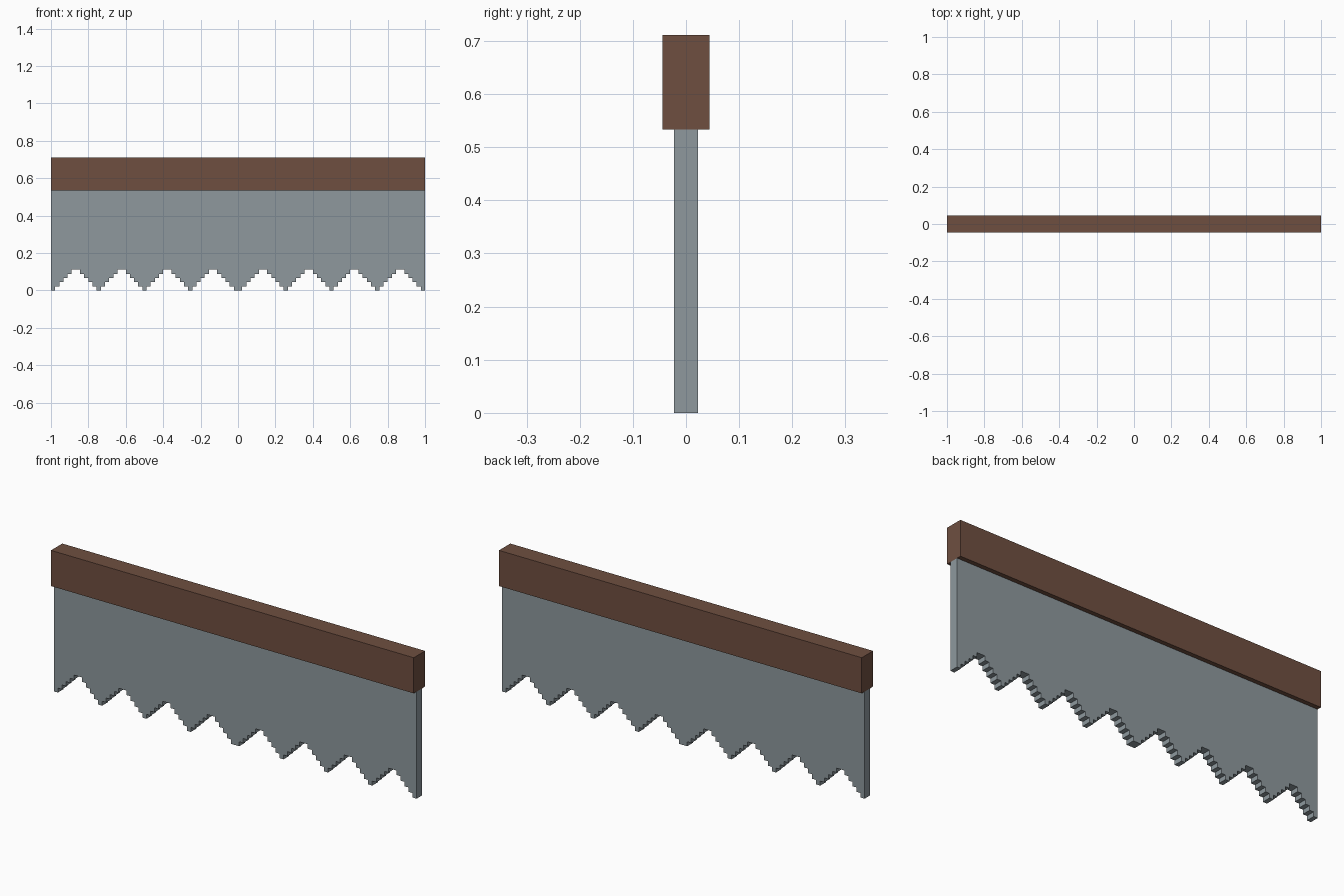
import bpy, bmesh

if "Cube" in bpy.data.objects:
    bpy.data.objects.remove(bpy.data.objects["Cube"])

U = 1 / 45  # one step of the blocky grid


def material(name, srgb):
    lin = [((c / 255 + 0.055) / 1.055) ** 2.4 for c in srgb]
    m = bpy.data.materials.new(name)
    m.diffuse_color = (*lin, 1)
    m.use_nodes = True
    m.node_tree.nodes["Principled BSDF"].inputs["Base Color"].default_value = m.diffuse_color
    return m


def extrude_profile(name, pts, half_depth, mat):
    """Extrude an x-z outline symmetrically along y."""
    bm = bmesh.new()
    face = bm.faces.new([bm.verts.new((x, -half_depth, z)) for x, z in pts])
    ext = bmesh.ops.extrude_face_region(bm, geom=[face])
    verts = [g for g in ext["geom"] if isinstance(g, bmesh.types.BMVert)]
    bmesh.ops.translate(bm, verts=verts, vec=(0, 2 * half_depth, 0))
    bmesh.ops.recalc_face_normals(bm, faces=bm.faces[:])
    me = bpy.data.meshes.new(name)
    bm.to_mesh(me)
    bm.free()
    me.materials.append(mat)
    ob = bpy.data.objects.new(name, me)
    bpy.context.collection.objects.link(ob)
    return ob


steel = material("grey steel", (142, 153, 158))
wood = material("brown wood", (111, 79, 64))

# Stepped tooth heights: four teeth of 11 columns each side, mirrored at x = 0
half = [min(i % 11, 11 - i % 11) for i in range(45)]
heights = half + half[::-1]

# Blade outline: stepped lower edge, then straight top edge
outline = []
for i, h in enumerate(heights):
    if i == 0 or h != heights[i - 1]:
        if i:
            outline.append((-1 + i * U, heights[i - 1] * U))
        outline.append((-1 + i * U, h * U))
outline += [(1, heights[-1] * U), (1, 24 * U), (-1, 24 * U)]
extrude_profile("saw_blade", outline, U, steel)

# Wooden spine along the top
extrude_profile("wooden_spine", [(-1, 24 * U), (1, 24 * U), (1, 32 * U), (-1, 32 * U)], 2 * U, wood)
